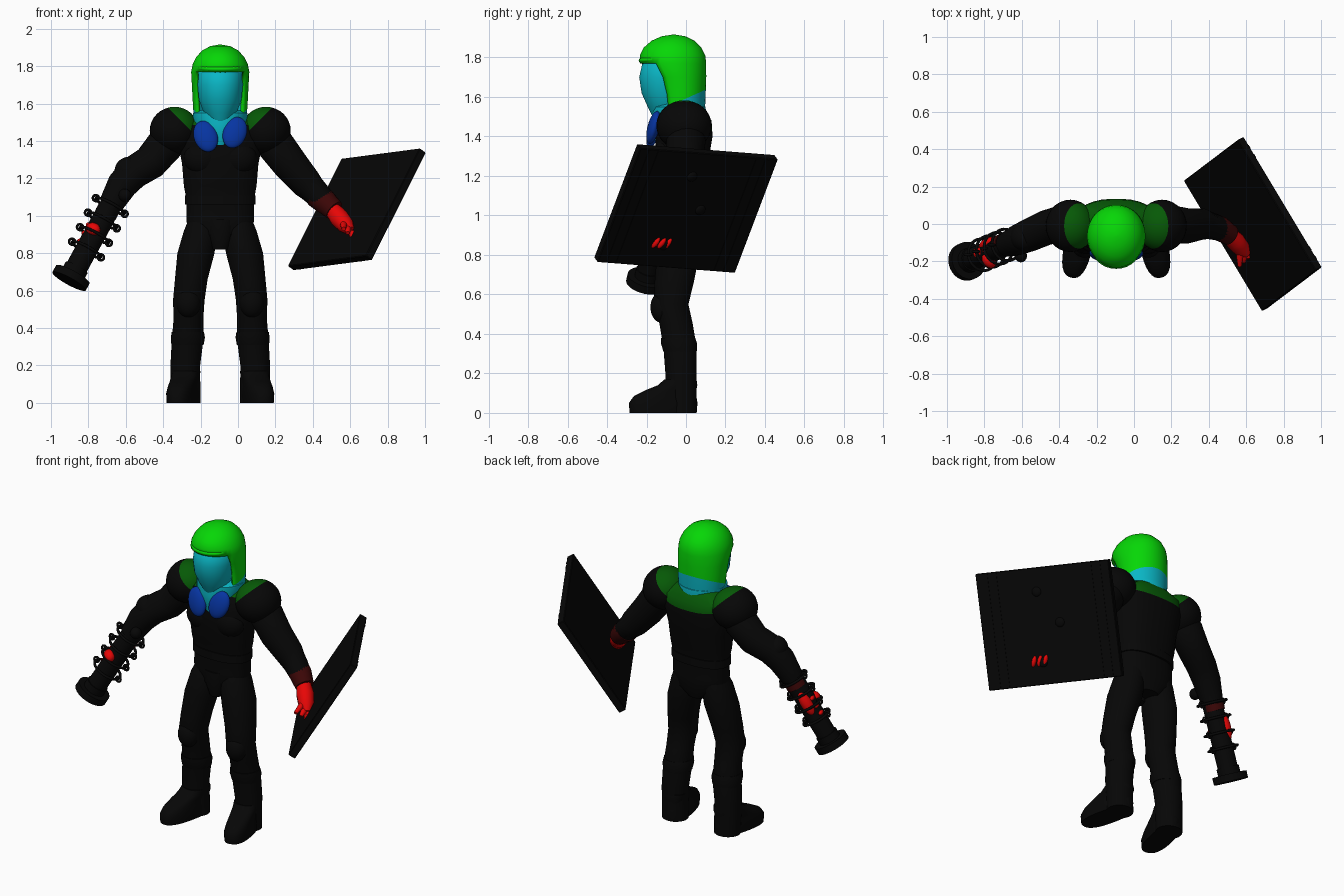
import bpy, bmesh, math
from mathutils import Vector, Matrix

cube = bpy.data.objects.get("Cube")
if cube:
    bpy.data.objects.remove(cube, do_unlink=True)


def material(name, r, g, b):
    m = bpy.data.materials.new(name)
    m.use_nodes = True
    m.diffuse_color = (r, g, b, 1)
    m.node_tree.nodes["Principled BSDF"].inputs["Base Color"].default_value = (r, g, b, 1)
    return m


BLACK = material("black armour", .002, .002, .002)
GREEN = material("bright green", .002, .68, .002)
MOSS = material("dark green", .002, .1, .002)
CYAN = material("cyan", .003, .47, .56)
BLUE = material("blue", .002, .035, .36)
RED = material("red", .88, .002, .002)
MAROON = material("dark red", .045, .002, .002)
CX = -.095  # body centre line


def finish(name, bm, mat, matrix=None, angle=40):
    bmesh.ops.recalc_face_normals(bm, faces=bm.faces)
    me = bpy.data.meshes.new(name)
    bm.to_mesh(me)
    bm.free()
    me.materials.append(mat)
    me.polygons.foreach_set("use_smooth", [True] * len(me.polygons))
    me.set_sharp_from_angle(angle=math.radians(angle))
    ob = bpy.data.objects.new(name, me)
    bpy.context.collection.objects.link(ob)
    if matrix:
        me.transform(matrix)
    return ob


def loft(name, rings, mat, sides=24, boxy=1.0, along=False, gap=None):
    """Skin elliptical rings (x, y, z, rx, ry), level or square to the path."""
    bm = bmesh.new()
    pts = [Vector(r[:3]) for r in rings]
    loops = []
    for i, r in enumerate(rings):
        rot = Matrix.Identity(3)
        if along:
            t = pts[min(i + 1, len(pts) - 1)] - pts[max(i - 1, 0)]
            rot = Vector((0, 0, 1)).rotation_difference(t).to_matrix()
        loop = []
        for k in range(sides):
            a = math.tau * (k + .5) / sides
            c, s = math.cos(a), math.sin(a)
            c = math.copysign(abs(c) ** boxy, c)
            s = math.copysign(abs(s) ** boxy, s)
            loop.append(bm.verts.new(pts[i] + rot @ Vector((c * r[3], s * r[-1], 0))))
        loops.append(loop)
    for i, (a, b) in enumerate(zip(loops, loops[1:])):
        for k in range(sides):
            if not (gap and gap(i, k)):
                n = (k + 1) % sides
                bm.faces.new((a[k], a[n], b[n], b[k]))
    bm.faces.new(loops[-1])
    if not gap:
        bm.faces.new(loops[0])
    return finish(name, bm, mat)


def ball(name, loc, size, mat, rot=None):
    bm = bmesh.new()
    bmesh.ops.create_uvsphere(bm, u_segments=28, v_segments=16, radius=1)
    m = Matrix.Translation(loc) @ (rot or Matrix.Identity(4)) @ Matrix.Diagonal((*size, 1))
    return finish(name, bm, mat, m)


def box(name, loc, size, mat, frame, bevel=0):
    bm = bmesh.new()
    bmesh.ops.create_cube(bm, size=1, matrix=Matrix.Translation(loc) @ Matrix.Diagonal((*size, 1)))
    if bevel:
        bmesh.ops.bevel(bm, geom=bm.edges[:], offset=bevel, segments=1, affect="EDGES")
    return finish(name, bm, mat, frame, 20)


def ring(name, centre, axis, radius, thick, mat, sides=28):
    bpy.ops.mesh.primitive_torus_add(major_radius=radius, minor_radius=thick,
                                     major_segments=sides, minor_segments=8)
    ob = bpy.context.object
    ob.name = name
    q = Vector((0, 0, 1)).rotation_difference(axis).to_matrix().to_4x4()
    ob.data.transform(Matrix.Translation(centre) @ q)
    ob.data.materials.append(mat)
    ob.data.polygons.foreach_set("use_smooth", [True] * len(ob.data.polygons))


def paint(ob, co, no, mat):
    """Cut along a plane and recolour everything on its positive side."""
    co, no = Vector(co), Vector(no)
    bm = bmesh.new()
    bm.from_mesh(ob.data)
    bmesh.ops.bisect_plane(bm, geom=bm.verts[:] + bm.edges[:] + bm.faces[:], plane_co=co, plane_no=no)
    ob.data.materials.append(mat)
    for f in bm.faces:
        if (f.calc_center_median() - co).dot(no) > 0:
            f.material_index = len(ob.data.materials) - 1
    bm.to_mesh(ob.data)
    bm.free()


# Torso, yoke and belt
torso = loft("torso", [(CX, -.02, .84, .07, .08), (CX, -.02, .9, .17, .1), (CX, -.02, .98, .182, .105),
                       (CX, -.02, 1.08, .18, .1), (CX, -.02, 1.16, .195, .115), (CX, -.02, 1.28, .205, .135),
                       (CX, -.01, 1.4, .23, .145), (CX, 0, 1.48, .22, .13), (CX, 0, 1.54, .13, .085)],
             BLACK, 32, .85)
paint(torso, (CX, 0, 1.46), (0, .25, 1), MOSS)
loft("belt", [(CX, -.02, z, .188, .112) for z in (1.06, 1.11)], BLACK, 32, .85)
loft("pelvis_guard", [(CX, -.08, .82, .04, .04), (CX, -.08, .9, .07, .06), (CX, -.08, .98, .08, .055)], BLACK)
for s in (-1, 1):
    ball("chest_plate", (CX + s * .095, -.09, 1.31), (.1, .07, .09), BLACK)

# Legs, knee pads, splayed boots, shoulder pads and collar flaps
for s in (-1, 1):
    def X(d):
        return CX + s * d
    loft("leg", [(X(.185), -.02, .0, .08, .075), (X(.187), -.025, .2, .08, .08), (X(.175), -.03, .33, .085, .085),
                 (X(.17), -.05, .45, .08, .085), (X(.168), -.075, .55, .085, .088),
                 (X(.155), -.06, .66, .088, .1), (X(.13), -.04, .8, .1, .108),
                 (X(.105), -.03, .92, .09, .1), (X(.1), -.02, .98, .07, .08)], BLACK)
    loft("shin_cuff", [(X(.175), -.03, .31, .087, .085), (X(.173), -.035, .35, .092, .092),
                       (X(.173), -.04, .38, .087, .088)], BLACK)
    ball("knee_pad", (X(.17), -.12, .535), (.065, .06, .08), BLACK)
    boot = loft("boot", [(0, -.1, 0, .072, .172), (0, -.1, .05, .075, .176), (0, -.09, .085, .07, .16),
                         (0, -.06, .115, .07, .13), (0, -.025, .14, .073, .1), (0, -.01, .17, .074, .08)],
                BLACK, 28, .8)
    boot.data.transform(Matrix.Translation((X(.18), -.018, 0)) @ Matrix.Rotation(s * .22, 4, "Z"))
    pad = ball("shoulder_pad", (X(.245), -.01, 1.455), (.132, .14, .128), BLACK)
    paint(pad, (X(.155), 0, 1.455), (-s, 0, 1), MOSS)
    ball("collar_flap", (X(.078), -.165, 1.435 + s * .01), (.063, .03, .088), BLUE,
         Matrix.Rotation(s * .35, 4, "Y") @ Matrix.Rotation(-.25, 4, "X"))
    ball("pad_rim", (X(.27), -.01, 1.42), (.1, .12, .06), BLACK)

# Neck, collar and face
loft("collar", [(CX, -.04, 1.38, .06, .12), (CX, -.04, 1.44, .115, .135), (CX, -.035, 1.49, .145, .14),
                (CX, -.035, 1.55, .146, .135), (CX, -.035, 1.565, .11, .11)], CYAN, 28)
loft("face", [(CX, -.09, 1.5, .06, .08), (CX, -.095, 1.55, .088, .1), (CX, -.1, 1.62, .115, .126),
              (CX, -.1, 1.7, .122, .138), (CX, -.09, 1.77, .118, .132), (CX, -.08, 1.82, .07, .08)], CYAN)

# Helmet with an open front, cyan lower edge and brow
helmet = loft("helmet", [(CX, -.02, 1.48, .132, .112), (CX, -.025, 1.54, .143, .122), (CX, -.03, 1.62, .148, .13),
                         (CX, -.042, 1.7, .152, .145), (CX, -.065, 1.77, .156, .168), (CX, -.068, 1.81, .148, .166),
                         (CX, -.068, 1.85, .128, .146), (CX, -.066, 1.885, .096, .108),
                         (CX, -.063, 1.907, .054, .06), (CX, -.062, 1.915, .01, .01)], GREEN, 40,
              gap=lambda row, col: row < 4 and 22 < col < 36)
paint(helmet, (CX, 0, 1.592), (0, .45, -1), CYAN)
solid = helmet.modifiers.new("shell", "SOLIDIFY")
solid.thickness = .018
ball("brow", (CX, -.135, 1.792), (.127, .105, .032), GREEN, Matrix.Rotation(.08, 4, "X"))

# Left arm and hand
loft("left_arm", [(.14, 0, 1.46, .08), (.2, 0, 1.38, .1), (.28, -.01, 1.275, .095), (.365, 0, 1.175, .084),
                  (.43, -.015, 1.11, .07), (.48, -.035, 1.065, .06)], BLACK, along=True)
loft("left_cuff", [(.42, -.01, 1.112, .069), (.46, -.025, 1.08, .067), (.515, -.06, 1.03, .056)],
     MAROON, along=True)
loft("left_hand", [(.5, -.05, 1.04, .042), (.54, -.09, .99, .052), (.575, -.13, .95, .046),
                   (.6, -.16, .92, .025)], RED, 16, along=True)
for i in range(3):
    d = i * .022
    loft("left_finger", [(.56 + d, -.12, .965 - d, .019), (.565 + d, -.175, .95 - d, .018),
                         (.565 + d, -.225 + d, .93 - d, .011)], RED, 10, along=True)

# Shield: a thick slab with bands, rivets and gripping fingertips
u = Vector((-.42, .70, -.055)).normalized()
n = u.cross(Vector((.29, .22, .58))).normalized()
v = n.cross(u)
frame = Matrix((u, v, n)).transposed().to_4x4()
frame.translation = (.635, 0, 1.035)
box("shield", (0, 0, 0), (.815, .68, .045), BLACK, frame, .004)
for a in (-.345, -.29, .29, .345):
    box("shield_band", (a, 0, .023), (.022, .67, .006), BLACK, frame)
for a, b in ((-.05, .2), (.07, .01), (-.06, -.21)):
    ball("shield_rivet", frame @ Vector((a, b, .022)), (.028, .028, .014), BLACK, frame.to_3x3().to_4x4())
for i in range(3):
    ball("fingertip", frame @ Vector((-.115 + i * .035, -.2, .02)), (.014, .034, .018), RED,
         frame.to_3x3().to_4x4() @ Matrix.Rotation(-.35, 4, "Z"))

# Right arm
loft("right_arm", [(-.33, 0, 1.46, .08), (-.39, 0, 1.38, .1), (-.47, -.02, 1.285, .093), (-.56, -.06, 1.23, .088),
                   (-.62, -.085, 1.165, .082), (-.68, -.11, 1.06, .066)], BLACK, along=True)
ball("right_elbow", (-.585, -.07, 1.24), (.075, .075, .075), BLACK)

# Barrel weapon over the forearm
start, end = Vector((-.63, -.09, 1.15)), Vector((-.895, -.2, .665))
axis = (end - start).normalized()


def barrel(name, t0, t1, r, mat, shift=0):
    p, q = (start.lerp(end, t) + Vector((0, shift, 0)) for t in (t0, t1))
    return loft(name, [(*p, r), (*q, r)], mat, 28, along=True)


barrel("barrel", 0, 1, .059, BLACK)
barrel("muzzle_flange", .955, 1.03, .102, BLACK)
barrel("muzzle_collar", .88, .96, .066, BLACK)
barrel("right_cuff", .22, .29, .06, MAROON, .008)
side = axis.cross(Vector((0, 1, 0))).normalized()
for t in (.2, .36, .52, .68):
    c = start.lerp(end, t)
    ring("coil", c, axis, .086, .008, BLACK)
    for s in (-1, 1):
        ring("coil_eyelet", c + side * s * .088, Vector((0, 1, 0)), .016, .007, BLACK, 14)
loft("rear_grip", [(-.63, -.09, 1.12, .028), (-.61, -.15, 1.11, .026)], BLACK, 14, along=True)
ball("grip_knob", (-.605, -.17, 1.11), (.033, .035, .035), BLACK)

# Right hand wrapped around the barrel
tilt = Vector((0, 0, 1)).rotation_difference(axis).to_matrix().to_4x4()
ball("right_thumb", (-.775, -.195, .93), (.034, .045, .033), RED, tilt)
for i in range(3):
    c = start.lerp(end, .38 + i * .09)
    ball("right_finger", c + Vector((-.052, -.015, -.02)), (.022, .04, .019), RED, tilt)
ball("right_palm", start.lerp(end, .46) + Vector((-.028, .036, 0)), (.034, .03, .085), RED, tilt)
